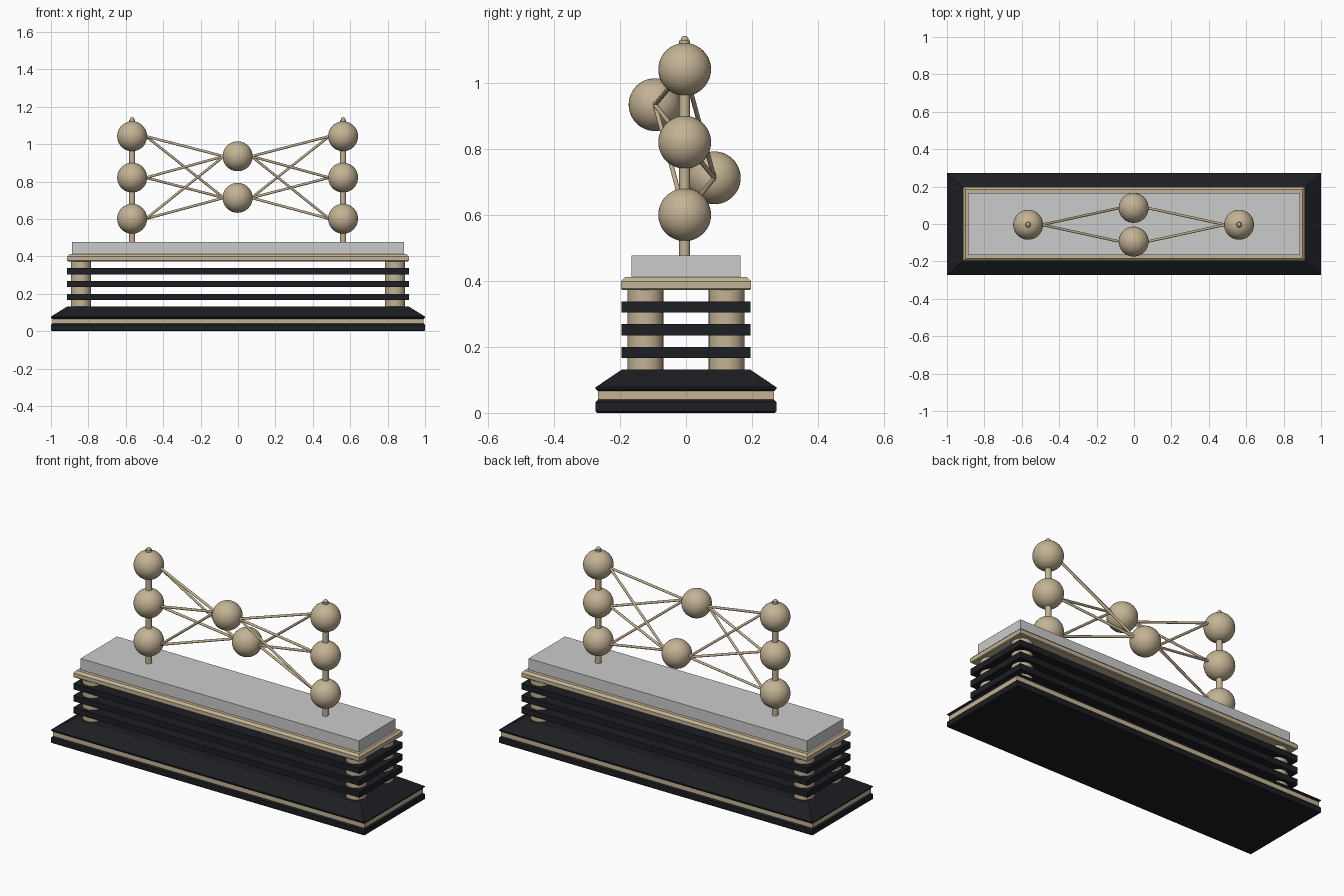
import bpy, bmesh, math
from mathutils import Vector

if "Cube" in bpy.data.objects:
    bpy.data.objects.remove(bpy.data.objects["Cube"])


def material(name, rgb):
    m = bpy.data.materials.new(name)
    m.diffuse_color = (*rgb, 1)
    m.use_nodes = True
    m.node_tree.nodes["Principled BSDF"].inputs["Base Color"].default_value = m.diffuse_color
    return m


TAN = material("tan", (0.55, 0.45, 0.30))
BLACK = material("black", (0.012, 0.013, 0.016))


def add_object(name, bm, mat=None, smooth=False):
    bmesh.ops.recalc_face_normals(bm, faces=bm.faces)
    me = bpy.data.meshes.new(name)
    bm.to_mesh(me)
    bm.free()
    ob = bpy.data.objects.new(name, me)
    bpy.context.collection.objects.link(ob)
    if mat:
        me.materials.append(mat)
    if smooth:
        bpy.context.view_layer.objects.active = ob
        ob.select_set(True)
        bpy.ops.object.shade_smooth_by_angle(angle=math.radians(40))
        ob.select_set(False)
    return ob


def slab(name, sections, mat=None):
    """Rectangular block lofted through (half_x, half_y, z) sections."""
    bm = bmesh.new()
    rings = [[bm.verts.new((sx * hx, sy * hy, z))
              for sx, sy in ((-1, -1), (1, -1), (1, 1), (-1, 1))]
             for hx, hy, z in sections]
    for a, b in zip(rings, rings[1:]):
        for i in range(4):
            j = (i + 1) % 4
            bm.faces.new((a[i], a[j], b[j], b[i]))
    bm.faces.new(rings[0][::-1])
    bm.faces.new(rings[-1])
    return add_object(name, bm, mat)


def rod(name, a, b, r, sides=24):
    a, b = Vector(a), Vector(b)
    d = b - a
    bm = bmesh.new()
    bmesh.ops.create_cone(bm, cap_ends=True, segments=sides, radius1=r,
                          radius2=r, depth=d.length)
    ob = add_object(name, bm, TAN, True)
    ob.rotation_euler = d.to_track_quat('Z', 'Y').to_euler()
    ob.location = (a + b) / 2
    return ob


def ball(name, c, r, u=40, v=24):
    bm = bmesh.new()
    bmesh.ops.create_uvsphere(bm, u_segments=u, v_segments=v, radius=r)
    add_object(name, bm, TAN, True).location = c


# Stepped base: black foot, tan inlay, black sloped plinth
slab("base_foot", [(0.995, 0.27, 0), (1, 0.274, 0.004), (1, 0.274, 0.033),
                   (0.993, 0.267, 0.04)], BLACK)
slab("base_inlay", [(0.993, 0.267, 0.04), (0.993, 0.267, 0.066)], TAN)
slab("base_plinth", [(0.993, 0.267, 0.066), (1, 0.274, 0.073), (1, 0.274, 0.078),
                     (0.913, 0.194, 0.132)], BLACK)

# Corner columns
for sx in (-1, 1):
    for sy in (-1, 1):
        rod("corner_column", (sx * 0.84, sy * 0.123, 0.13),
            (sx * 0.84, sy * 0.123, 0.375), 0.054, 40)

# Dark shelves between the columns
for z in (0.166, 0.235, 0.304):
    slab("shelf", [(0.913, 0.196, z), (0.913, 0.196, z + 0.034)], BLACK)

# Tan top plate with chamfered edge, and grey block on it
slab("top_plate", [(0.909, 0.193, 0.373), (0.913, 0.197, 0.377),
                   (0.913, 0.197, 0.399), (0.901, 0.185, 0.412)], TAN)
slab("grey_block", [(0.888, 0.166, 0.412), (0.888, 0.166, 0.477)])

# Ball sculpture
R = 0.08
CX, CY = -0.002, -0.004
heights = (0.601, 0.821, 1.042)
centres = [(CX, CY - 0.09, 0.935), (CX, CY + 0.09, 0.713)]
for c in centres:
    ball("middle_ball", c, R)

for s in (-1, 1):
    x = CX + s * 0.564
    rod("post", (x, CY, 0.47), (x, CY, 1.13), 0.0165)
    ball("post_finial", (x, CY, 1.132), 0.012, 16, 10)
    for z in heights:
        ball("post_ball", (x, CY, z), R)
        # Rods join the facing poles of the balls
        for c in centres:
            rod("tie_rod", (x - s * (R - 0.006), CY, z),
                (c[0] + s * (R - 0.006), c[1], c[2]), 0.0068, 16)
